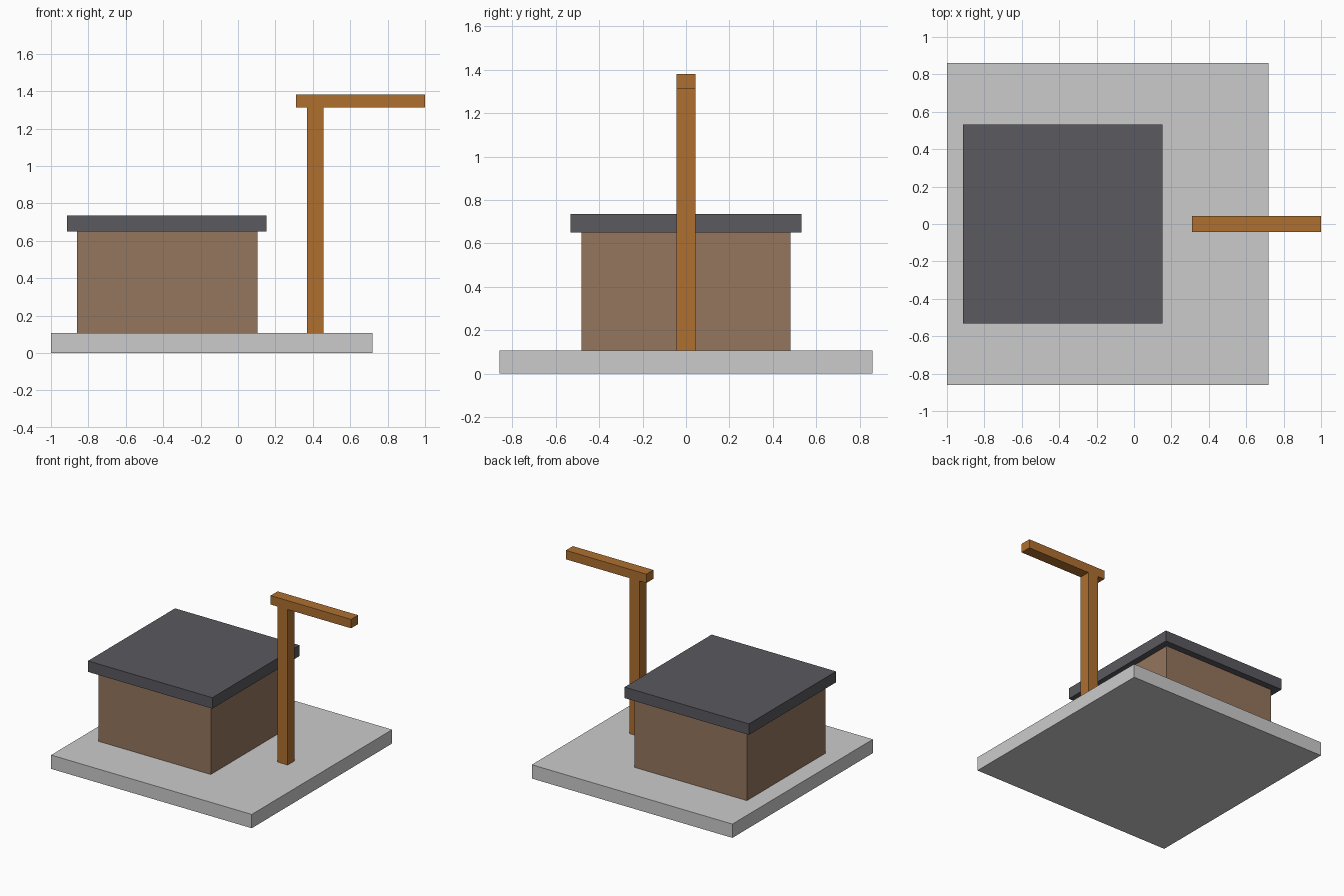
import bpy

if "Cube" in bpy.data.objects:
    bpy.data.objects.remove(bpy.data.objects["Cube"])


def material(name, color):
    m = bpy.data.materials.new(name)
    m.diffuse_color = (*color, 1.0)
    m.use_nodes = True
    m.node_tree.nodes["Principled BSDF"].inputs["Base Color"].default_value = m.diffuse_color
    return m


def box(name, x, y, z, mat=None):
    """Box from (min, max) ranges along each axis."""
    center = [(r[0] + r[1]) / 2 for r in (x, y, z)]
    bpy.ops.mesh.primitive_cube_add(size=1, location=center)
    ob = bpy.context.object
    ob.name = name
    ob.scale = [r[1] - r[0] for r in (x, y, z)]
    bpy.ops.object.transform_apply(location=False, rotation=False, scale=True)
    if mat:
        ob.data.materials.append(mat)
    return ob


brick = material("brown_wall", (0.30, 0.18, 0.11))
slate = material("dark_roof", (0.10, 0.10, 0.115))
timber = material("orange_timber", (0.43, 0.16, 0.03))

# Ground slab
box("base_slab", (-1.0, 0.72), (-0.86, 0.86), (0, 0.107))

# Building with overhanging flat roof
box("building_walls", (-0.86, 0.104), (-0.482, 0.482), (0.107, 0.65), brick)
box("flat_roof", (-0.913, 0.153), (-0.533, 0.533), (0.65, 0.735), slate)

# Crane post and horizontal arm
box("crane_post", (0.37, 0.456), (-0.043, 0.043), (0.107, 1.312), timber)
box("crane_arm", (0.31, 1.0), (-0.043, 0.043), (1.312, 1.381), timber)
